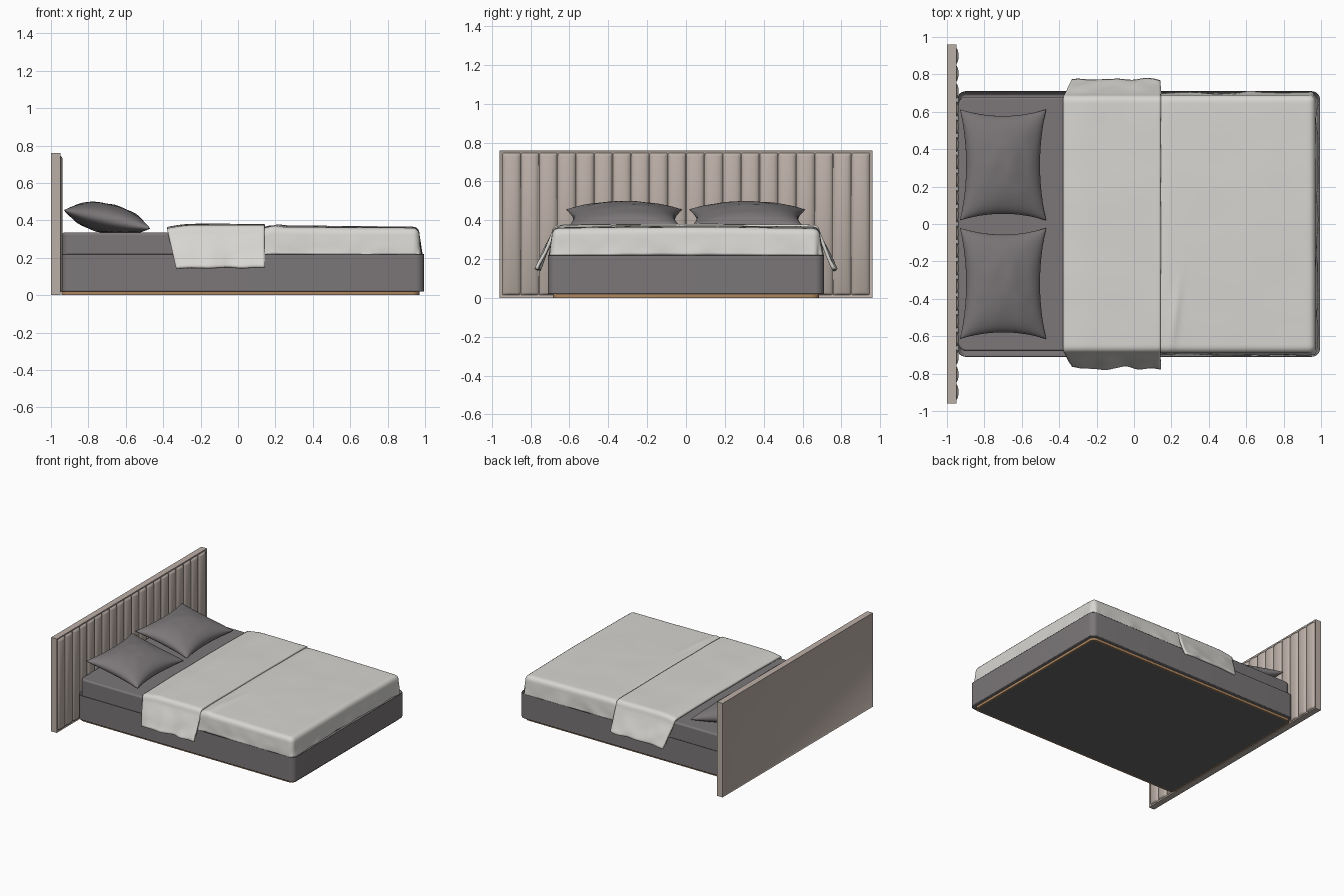
import bpy, bmesh, math
from mathutils import Vector, Matrix, noise

cube = bpy.data.objects.get("Cube")
if cube:
    bpy.data.objects.remove(cube, do_unlink=True)


def material(name, r, g, b):
    m = bpy.data.materials.new(name)
    m.use_nodes = True
    m.diffuse_color = (r, g, b, 1)
    bsdf = next(n for n in m.node_tree.nodes if n.type == 'BSDF_PRINCIPLED')
    bsdf.inputs["Base Color"].default_value = (r, g, b, 1)
    bsdf.inputs["Roughness"].default_value = 0.8
    return m


GREY = material("grey fabric", 0.20, 0.185, 0.19)
BEIGE = material("beige upholstery", 0.50, 0.43, 0.385)
LINEN = material("off white linen", 0.68, 0.67, 0.64)
WOOD = material("warm wood", 0.42, 0.24, 0.12)
DARK = material("dark underside", 0.13, 0.13, 0.13)


def finish(bm, name, *mats, angle=35):
    bmesh.ops.recalc_face_normals(bm, faces=bm.faces[:])
    mesh = bpy.data.meshes.new(name)
    bm.to_mesh(mesh)
    bm.free()
    ob = bpy.data.objects.new(name, mesh)
    bpy.context.collection.objects.link(ob)
    for m in mats:
        mesh.materials.append(m)
    bpy.ops.object.select_all(action='DESELECT')
    ob.select_set(True)
    bpy.context.view_layer.objects.active = ob
    bpy.ops.object.shade_smooth_by_angle(angle=math.radians(angle))
    return ob


def rounded_prism(x0, x1, half_y, z0, z1, r, steps=8):
    """Rounded rectangle in plan, extruded upwards."""
    bm = bmesh.new()
    ring = []
    corners = [(x1 - r, half_y - r), (x0 + r, half_y - r),
               (x0 + r, r - half_y), (x1 - r, r - half_y)]
    for k, (cx, cy) in enumerate(corners):
        for i in range(steps + 1):
            a = math.pi / 2 * (k + i / steps)
            ring.append(bm.verts.new((cx + r * math.cos(a), cy + r * math.sin(a), z0)))
    bottom = bm.faces.new(ring)
    out = bmesh.ops.extrude_face_region(bm, geom=[bottom], use_keep_orig=True)
    for v in out["geom"]:
        if isinstance(v, bmesh.types.BMVert):
            v.co.z = z1
    bmesh.ops.recalc_face_normals(bm, faces=bm.faces[:])
    return bm


def cap(bm, sign):
    return max(bm.faces, key=lambda f: sign * f.calc_center_median().z + f.calc_area())


def bevel(ob, width, segments=3):
    mod = ob.modifiers.new("soft edge", 'BEVEL')
    mod.width, mod.segments = width, segments
    mod.limit_method, mod.angle_limit = 'ANGLE', math.radians(40)


# Plinth with a dark underside
bm = rounded_prism(-0.945, 0.97, 0.685, 0, 0.022, 0.04)
under = min((f for f in bm.faces if len(f.verts) > 4), key=lambda f: f.calc_center_median().z)
bmesh.ops.inset_region(bm, faces=[under], thickness=0.012)
under.material_index = 1
finish(bm, "plinth", WOOD, DARK)

# Upholstered base with a recessed top
bm = rounded_prism(-0.945, 0.995, 0.71, 0.02, 0.222, 0.045)
rim = max((f for f in bm.faces if len(f.verts) > 4), key=lambda f: f.calc_center_median().z)
bmesh.ops.inset_region(bm, faces=[rim], thickness=0.02)
bmesh.ops.translate(bm, verts=rim.verts[:], vec=(0, 0, -0.03))
bevel(finish(bm, "bed_base", GREY), 0.004, 2)

# Mattress
bm = rounded_prism(-0.94, 0.95, 0.68, 0.19, 0.335, 0.045)
bevel(finish(bm, "mattress", GREY), 0.012)

# Headboard panel, framed on both faces
bm = bmesh.new()
bmesh.ops.create_cube(bm, size=1)
bmesh.ops.scale(bm, vec=(0.05, 1.92, 0.76), verts=bm.verts[:])
bmesh.ops.translate(bm, vec=(-0.975, 0, 0.38), verts=bm.verts[:])
for side in (-1, 1):
    face = next(f for f in bm.faces if f.normal.x * side > 0.9)
    bmesh.ops.inset_region(bm, faces=[face], thickness=0.012)
    bmesh.ops.translate(bm, verts=face.verts[:], vec=(-0.005 * side, 0, 0))
finish(bm, "headboard_panel", BEIGE)

# Padded vertical channels
bm = bmesh.new()
channels, steps, half = 20, 10, 0.946
width = 2 * half / channels
levels = [(0.014, 0), (0.018, 0.7), (0.028, 1), (0.73, 1), (0.742, 0.7), (0.747, 0)]
for c in range(channels):
    rows = []
    for z, puff in levels:
        row = []
        for i in range(steps + 1):
            t = 2 * i / steps - 1
            x = -0.957 + 0.019 * puff * math.sqrt(max(0, 1 - t * t))
            row.append(bm.verts.new((x, -half + width * (c + i / steps), z)))
        rows.append(row)
    for lo, hi in zip(rows, rows[1:]):
        for i in range(steps):
            bm.faces.new((lo[i], lo[i + 1], hi[i + 1], hi[i]))
finish(bm, "headboard_channels", BEIGE, angle=50)


def drape(name, x0, x1, edge_x, edge_y, r, drop, flare, top, slant, ripple, thick):
    """Cloth sheet folded down past edge_x and both edge_y lines."""
    arc = r * math.pi / 2
    half_y = edge_y + arc + drop - r
    nx, ny = round((x1 - x0) / 0.014), round(2 * half_y / 0.014)
    bm = bmesh.new()
    bmesh.ops.create_grid(bm, x_segments=nx, y_segments=ny, size=1)
    for v in bm.verts:
        p = Vector((x0 + (x1 - x0) * (v.co.x + 1) / 2, v.co.y * half_y))
        q = Vector((min(p.x, edge_x), max(-edge_y, min(edge_y, p.y))))
        e = p - q
        d = max(abs(e.x), abs(e.y))
        out, fall = 0, 0
        if d > 1e-6:
            e.normalize()
            if d < arc:
                out, fall = r * math.sin(d / r), r * (1 - math.cos(d / r))
            else:
                hang = d - arc
                wave = noise.noise(Vector((p.x * 9 + 3, p.y * 9, hang * 5)))
                out = r + flare * hang + ripple * wave * hang
                fall = r + hang * (1 + 0.15 * ripple * wave)
            q += e * out
        # the head end hem slants in as it hangs
        q.x += slant * fall * max(0, 1 - (p.x - x0) / 0.4)
        z = top(q.x, q.y) + 0.003 * noise.noise(Vector((p.x * 4, p.y * 4, 7)))
        v.co = (q.x, q.y, z - fall)
    ob = finish(bm, name, LINEN, angle=60)
    mod = ob.modifiers.new("cloth thickness", 'SOLIDIFY')
    mod.thickness, mod.offset = thick, -1
    return ob


def duvet_top(x, y):
    # gentle slope to the foot, one crease, lower beneath the turned-down band
    z = 0.374 - 0.011 * max(0, x - 0.2) - 0.008 * (y / 0.66) ** 2
    line = x - 0.23 - 0.12 * (y + 0.4)
    z += 0.009 * math.exp(-(line / 0.022) ** 2 - ((y + 0.5) / 0.2) ** 2)
    return z - 0.012 * max(0, min(1, (0.17 - x) / 0.05))


def band_top(x, y):
    roll = max(0, (-0.22 - x) / 0.16)
    return 0.381 - 0.018 * roll ** 2 - 0.006 * (y / 0.68) ** 2


drape("duvet", -0.33, 1.1, 0.935, 0.655, 0.035, 0.152, 0.12, duvet_top, 0, 0.09, 0.008)
drape("duvet_fold_band", -0.38, 0.143, 9, 0.655, 0.035, 0.222, 0.45, band_top, 0.22, 0.12, 0.017)


# Pillows, leaning up towards the headboard
def pillow(name, y):
    n, tilt = 28, math.radians(12)
    bm = bmesh.new()
    for puff in (0.084, -0.075):
        grid = bmesh.ops.create_grid(bm, x_segments=n, y_segments=n, size=1)
        for v in grid["verts"]:
            u, w = math.sin(v.co.x * math.pi / 2), math.sin(v.co.y * math.pi / 2)
            swell = max(0, (1 - u * u) * (1 - w * w))
            h = puff * swell ** 0.45
            h += 0.006 * swell * noise.noise(Vector((u * 3, w * 3 + y, puff)))
            v.co = (0.236 * u * (1 - 0.15 * (1 - w * w)), 0.297 * w * (1 - 0.12 * (1 - u * u)), h)
    bmesh.ops.remove_doubles(bm, verts=bm.verts[:], dist=0.0002)
    place = Matrix.Translation((-0.70, y, 0.405)) @ Matrix.Rotation(tilt, 4, 'Y')
    bmesh.ops.transform(bm, matrix=place, verts=bm.verts[:])
    for v in bm.verts:
        v.co.z = max(v.co.z, 0.336)
    finish(bm, name, GREY, angle=60)


pillow("left_pillow", 0.316)
pillow("right_pillow", -0.318)
